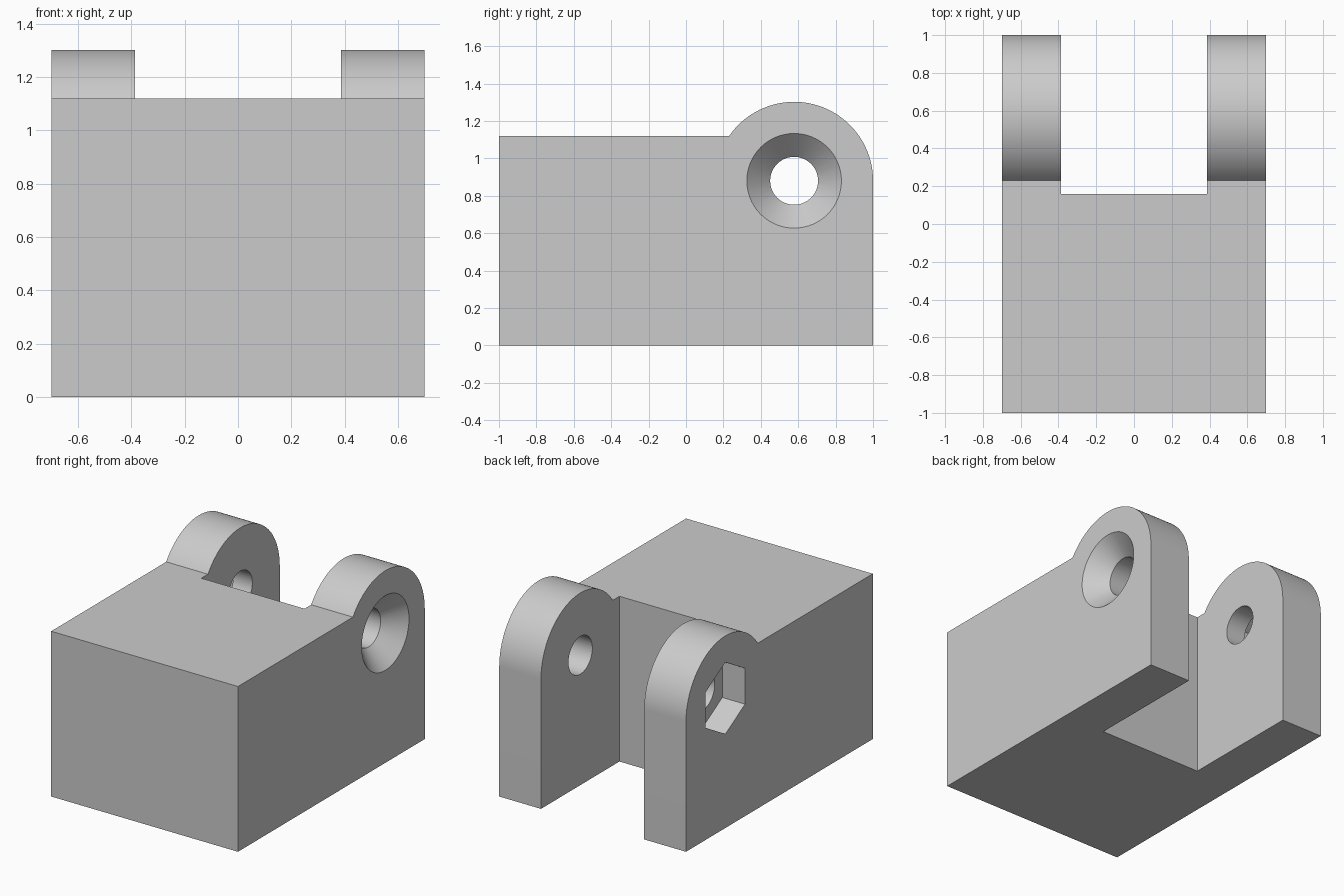
import bpy, bmesh
from math import sin, cos, pi, asin, radians

if "Cube" in bpy.data.objects:
    bpy.data.objects.remove(bpy.data.objects["Cube"], do_unlink=True)

HALF_W, TOP = 0.7, 1.12
PIN_Y, PIN_Z, EAR_R, BORE_R, SINK_R = 0.578, 0.88, 0.422, 0.128, 0.253

grey = bpy.data.materials.new("plain grey")
grey.use_nodes = True
colour = (0.6, 0.6, 0.6, 1)
grey.diffuse_color = colour
grey.node_tree.nodes["Principled BSDF"].inputs["Base Color"].default_value = colour


def arc(r, n, start=0.0, sweep=2 * pi, closed=True):
    """Points (y, z) around the pin axis."""
    steps = n if closed else n - 1
    return [(PIN_Y + r * cos(start + sweep * i / steps),
             PIN_Z + r * sin(start + sweep * i / steps)) for i in range(n)]


def loft(name, x0, profile0, x1, profile1):
    """Solid between two (y, z) profiles lying across x."""
    bm = bmesh.new()
    a = [bm.verts.new((x0, y, z)) for y, z in profile0]
    b = [bm.verts.new((x1, y, z)) for y, z in profile1]
    bm.faces.new(a)
    bm.faces.new(b[::-1])
    for i in range(len(a)):
        j = (i + 1) % len(a)
        bm.faces.new((a[j], a[i], b[i], b[j]))
    bmesh.ops.recalc_face_normals(bm, faces=bm.faces)
    mesh = bpy.data.meshes.new(name)
    bm.to_mesh(mesh)
    bm.free()
    mesh.materials.append(grey)
    ob = bpy.data.objects.new(name, mesh)
    bpy.context.collection.objects.link(ob)
    return ob


# Block with rounded ears, as one side profile
meet = pi - asin((TOP - PIN_Z) / EAR_R)
side = [(-1, TOP), (-1, 0), (1, 0)] + arc(EAR_R, 56, 0, meet, closed=False)
body = loft("hinge_block", -HALF_W, side, HALF_W, side)

# Slot between the ears, pin bore, countersink and hexagonal nut pocket
slot = [(0.16, -0.2), (1.2, -0.2), (1.2, 1.5), (0.16, 1.5)]
bore = arc(BORE_R, 64)
nut = arc(0.243, 6, pi / 2)
over = 0.05
sink_depth = SINK_R - BORE_R + 0.01
cutters = [
    loft("slot_cutter", -0.387, slot, 0.387, slot),
    loft("bore_cutter", -1, bore, 1, bore),
    loft("countersink_cutter", HALF_W - sink_depth, arc(SINK_R - sink_depth, 64),
         HALF_W + over, arc(SINK_R + over, 64)),
    loft("nut_cutter", -1, nut, -HALF_W + 0.17, nut),
]

bpy.ops.object.select_all(action="DESELECT")
bpy.context.view_layer.objects.active = body
body.select_set(True)
for cutter in cutters:
    cutter.hide_render = True
    mod = body.modifiers.new(cutter.name, "BOOLEAN")
    mod.operation, mod.solver, mod.object = "DIFFERENCE", "EXACT", cutter
    bpy.ops.object.modifier_apply(modifier=mod.name)
    bpy.data.objects.remove(cutter, do_unlink=True)

bpy.ops.object.shade_smooth_by_angle(angle=radians(25))
